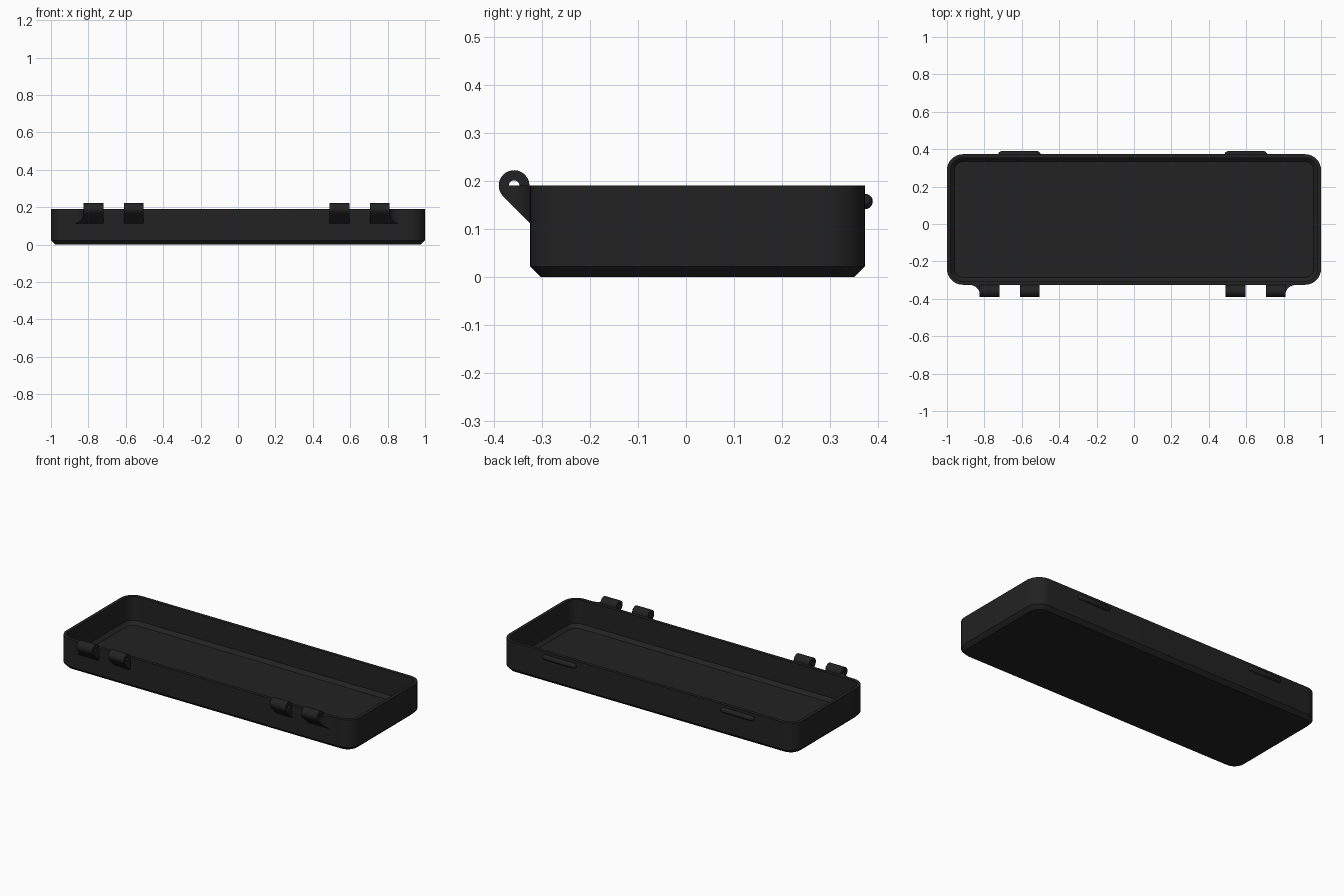
import bpy, bmesh, math

if "Cube" in bpy.data.objects:
    bpy.data.objects.remove(bpy.data.objects["Cube"])

black = bpy.data.materials.new("black plastic")
black.diffuse_color = (0.016, 0.016, 0.016, 1)
black.use_nodes = True
black.node_tree.nodes["Principled BSDF"].inputs["Base Color"].default_value = black.diffuse_color

Y0, Y1, H = -0.325, 0.373, 0.19      # tray front, back and height
PIN_Y, PIN_Z, R = -0.358, 0.19, 0.032  # hinge pin axis and knuckle radius


def finish(name, bm, angle=30):
    bmesh.ops.recalc_face_normals(bm, faces=bm.faces)
    me = bpy.data.meshes.new(name)
    bm.to_mesh(me)
    bm.free()
    ob = bpy.data.objects.new(name, me)
    bpy.context.collection.objects.link(ob)
    me.materials.append(black)
    bpy.ops.object.select_all(action='DESELECT')
    ob.select_set(True)
    bpy.context.view_layer.objects.active = ob
    bpy.ops.object.shade_smooth_by_angle(angle=math.radians(angle))
    return ob


def bridge(bm, a, b):
    n = len(a)
    for i in range(n):
        bm.faces.new((a[i], a[(i + 1) % n], b[(i + 1) % n], b[i]))


def rounded_ring(bm, inset, z, radius=0.085, steps=8):
    """Rounded rectangle loop, inset from the tray outline."""
    r = radius - inset
    verts = []
    for k, (cx, cy) in enumerate([(1 - radius, Y1 - radius), (radius - 1, Y1 - radius),
                                  (radius - 1, Y0 + radius), (1 - radius, Y0 + radius)]):
        for i in range(steps + 1):
            a = math.pi / 2 * (k + i / steps)
            verts.append(bm.verts.new((cx + r * math.cos(a), cy + r * math.sin(a), z)))
    return verts


# Open tray: chamfered outside, rim, chamfered inside
bm = bmesh.new()
rings = [rounded_ring(bm, i, z) for i, z in
         [(0.022, 0), (0, 0.022), (0, H), (0.02, H), (0.02, 0.042), (0.04, 0.022)]]
for a, b in zip(rings, rings[1:]):
    bridge(bm, a, b)
bm.faces.new(rings[0])
bm.faces.new(rings[-1])
finish("tray", bm)


def knuckle(name, x0, x1, steps=32):
    """Hinge barrel with a pin hole and a 45 degree arm down to the wall."""
    outer, inner = [], []
    for i in range(steps):
        a = 2 * math.pi * i / steps
        c, s = math.cos(a), math.sin(a)
        inner.append((PIN_Y + 0.011 * c, PIN_Z + 0.011 * s))
        if i <= steps * 5 / 8:
            outer.append((PIN_Y + R * c, PIN_Z + R * s))
        else:  # lower right part stretches into the arm corner
            t = (i - steps * 5 / 8) / (steps * 3 / 8)
            p, q = (PIN_Y - R * 0.707, PIN_Z - R * 0.707), (Y0 + 0.003, 0.109)
            if t < 0.5:
                outer.append((p[0] + (q[0] - p[0]) * 2 * t, p[1] + (q[1] - p[1]) * 2 * t))
            else:
                outer.append((q[0], q[1] + (PIN_Z - q[1]) * (2 * t - 1)))
    bm = bmesh.new()
    o0, o1, i1, i0 = [[bm.verts.new((x, y, z)) for y, z in pts] for x, pts in
                      [(x0, outer), (x1, outer), (x1, inner), (x0, inner)]]
    for a, b in [(o0, o1), (o1, i1), (i1, i0), (i0, o0)]:
        bridge(bm, a, b)
    finish(name, bm)


def flare(name, x, side, w=0.06, d=0.048, steps=8):
    """Concave gusset that blends the outer knuckle into the wall."""
    pts = [(x - side * 0.003, Y0 + 0.003), (x - side * 0.003, Y0 - d)]
    for i in range(steps + 1):
        a = math.pi / 2 * i / steps
        pts.append((x + side * w * (1 - math.cos(a)), Y0 - d * (1 - math.sin(a))))
    pts.append((x + side * w, Y0 + 0.003))
    bm = bmesh.new()
    low = [bm.verts.new((px, py, 0.112 + (Y0 - py))) for px, py in pts]
    top = [bm.verts.new((px, py, H)) for px, py in pts]
    bridge(bm, low, top)
    bm.faces.new(low)
    bm.faces.new(top)
    finish(name, bm)


def clip(name, x0, x1, r=0.016, steps=20):
    """Rounded snap ridge with tapered ends."""
    bm = bmesh.new()
    prof = [(x0, 0.35), (x0 + 0.005, 0.75), (x0 + 0.014, 1),
            (x1 - 0.014, 1), (x1 - 0.005, 0.75), (x1, 0.35)]
    rows = []
    for x, k in prof:
        rows.append([bm.verts.new((x, Y1 + r * k * math.cos(2 * math.pi * i / steps),
                                   0.157 + r * k * math.sin(2 * math.pi * i / steps)))
                     for i in range(steps)])
    for a, b in zip(rows, rows[1:]):
        bridge(bm, a, b)
    bm.faces.new(rows[0])
    bm.faces.new(rows[-1])
    finish(name, bm, 40)


# Hinges at the front and snap ridges at the back, on both sides
SHIFT = -0.0075
for side, label in ((-1, "left"), (1, "right")):
    for part, a, b in (("outer", 0.712, 0.818), ("inner", 0.497, 0.603)):
        xs = sorted((side * a + SHIFT, side * b + SHIFT))
        knuckle(f"{label}_{part}_hinge_knuckle", *xs)
    flare(f"{label}_hinge_gusset", side * 0.818 + SHIFT, side)
    clip(f"{label}_snap_ridge", *sorted((side * 0.493 + SHIFT, side * 0.718 + SHIFT)))
